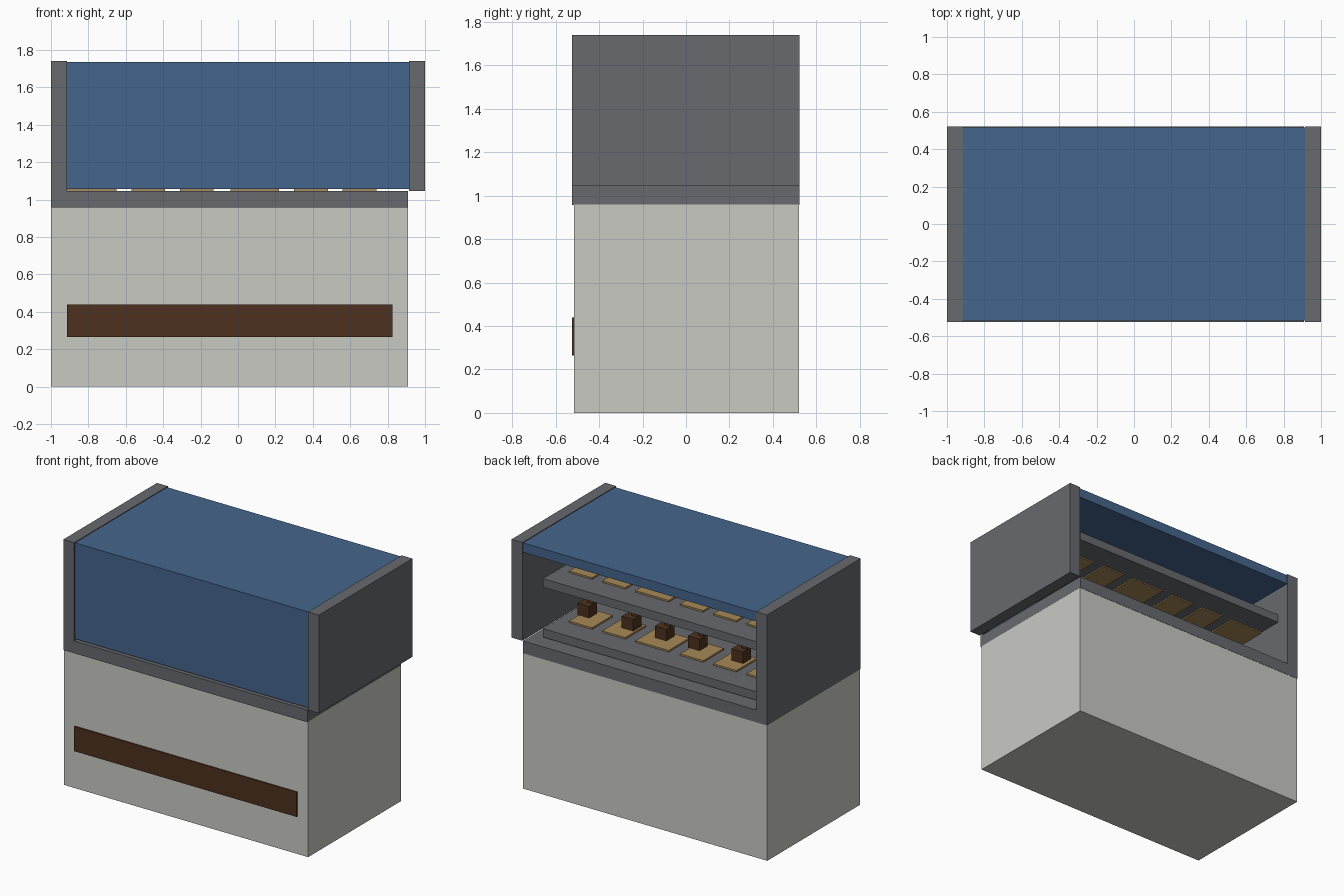
import bpy

if "Cube" in bpy.data.objects:
    bpy.data.objects.remove(bpy.data.objects["Cube"])


def mat(name, rgb):
    m = bpy.data.materials.new(name)
    m.diffuse_color = (*rgb, 1)
    m.use_nodes = True
    m.node_tree.nodes["Principled BSDF"].inputs["Base Color"].default_value = m.diffuse_color
    return m


GREY = mat("slate grey", (0.135, 0.143, 0.158))
STONE = mat("pale stone", (0.585, 0.585, 0.55))
BLUE = mat("glass blue", (0.06, 0.13, 0.265))
BROWN = mat("dark brown", (0.075, 0.031, 0.014))
TAN = mat("tray tan", (0.38, 0.25, 0.095))


def box(name, x, y, z, material):
    """Axis-aligned box from (min, max) ranges."""
    verts = [(a, b, c) for a in x for b in y for c in z]
    faces = [(0, 1, 3, 2), (4, 6, 7, 5), (0, 4, 5, 1),
             (2, 3, 7, 6), (0, 2, 6, 4), (1, 5, 7, 3)]
    me = bpy.data.meshes.new(name)
    me.from_pydata(verts, [], faces)
    me.materials.append(material)
    ob = bpy.data.objects.new(name, me)
    bpy.context.collection.objects.link(ob)
    return ob


# Cabinet base, front stripe and counter slab
box("cabinet_base", (-1, 0.91), (-0.515, 0.52), (0, 0.96), STONE)
box("front_stripe", (-0.915, 0.825), (-0.524, -0.515), (0.265, 0.44), BROWN)
box("counter", (-1, 0.91), (-0.525, 0.522), (0.958, 1.045), GREY)

# Side panels
box("left_panel", (-1, -0.915), (-0.525, 0.522), (1.045, 1.74), GREY)
box("right_panel", (0.915, 1), (-0.525, 0.522), (1.045, 1.74), GREY)

# Glass front and top
box("front_glass", (-0.92, 0.915), (-0.515, -0.45), (1.056, 1.735), BLUE)
box("top_glass", (-0.92, 0.915), (-0.45, 0.515), (1.668, 1.735), BLUE)

# Two shelves with trays that show through on the underside
trays = [(-0.92, -0.65), (-0.57, -0.39), (-0.31, -0.13),
         (-0.04, 0.22), (0.30, 0.48), (0.56, 0.74)]
for level, z in (("lower", 1.056), ("upper", 1.41)):
    box(level + "_shelf", (-0.92, 0.825), (-0.42, 0.42), (z, z + 0.06), GREY)
    for i, x in enumerate(trays):
        box(f"{level}_tray_{i}", x, (0.02, 0.25), (z - 0.009, z + 0.072), TAN)

# Small cakes on the lower trays
for i, x in enumerate((-0.76, -0.50, -0.16, 0.10, 0.36, 0.705)):
    box(f"cake_{i}", (x - 0.045, x + 0.045), (0.05, 0.14), (1.128, 1.21), BROWN)
    box(f"cake_top_{i}", (x - 0.045, x), (0.05, 0.095), (1.21, 1.225), BROWN)
